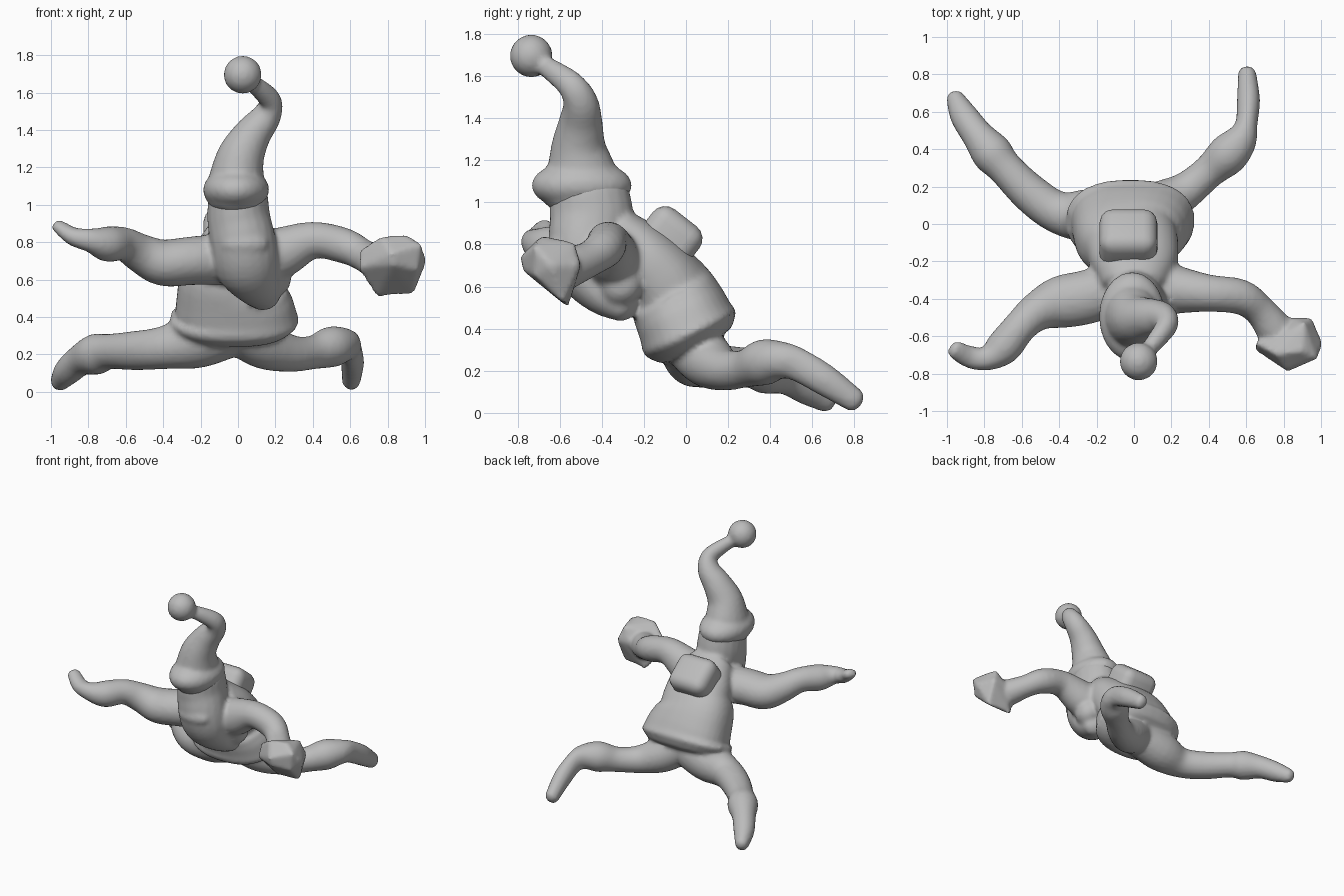
import bpy, bmesh, math
from mathutils import Vector, Matrix

if "Cube" in bpy.data.objects:
    bpy.data.objects.remove(bpy.data.objects["Cube"])

grey = bpy.data.materials.new("plain grey")
grey.use_nodes = True
colour = (0.5, 0.5, 0.5, 1)
grey.diffuse_color = colour
grey.node_tree.nodes["Principled BSDF"].inputs["Base Color"].default_value = colour


def make_object(name, bm):
    bmesh.ops.recalc_face_normals(bm, faces=bm.faces)
    mesh = bpy.data.meshes.new(name)
    bm.to_mesh(mesh)
    bm.free()
    mesh.materials.append(grey)
    obj = bpy.data.objects.new(name, mesh)
    bpy.context.collection.objects.link(obj)
    return obj


def spline(keys, steps=4):
    """Catmull-Rom interpolation of (x, y, z, radius along ref, other radius)."""
    keys = [Vector(k if len(k) == 5 else (*k, k[3])) for k in keys]
    pts = [keys[0] * 2 - keys[1]] + keys + [keys[-1] * 2 - keys[-2]]
    out = []
    for a, b, c, d in zip(pts, pts[1:], pts[2:], pts[3:]):
        for s in range(steps):
            t = s / steps
            out.append((b * 2 + (c - a) * t + (a * 2 - b * 5 + c * 4 - d) * t**2
                        + (b * 3 - a - c * 3 + d) * t**3) / 2)
    return out + [keys[-1]]


def loft(name, keys, ref=(0, 0, 1), round_ends=0.8, sides=20, power=1):
    """Tube of rings along a path, with rounded ends; power under 1 squares the rings."""
    pts = spline(keys)
    centres = [Vector(p[:3]) for p in pts]
    rings = []
    for i, p in enumerate(pts):
        t = (centres[min(i + 1, len(pts) - 1)] - centres[max(i - 1, 0)]).normalized()
        u = Vector(ref) - t * t.dot(Vector(ref))
        u.normalize()
        rings.append((centres[i], t, u, t.cross(u), p[3], p[4]))

    def cap(ring, sign):
        c, t, u, v, a, b = ring
        angles = [math.radians(d) for d in (25, 50, 75)]
        return [(c + t * sign * math.sin(g) * min(a, b) * round_ends, t, u, v,
                 a * math.cos(g), b * math.cos(g)) for g in angles]

    def bend(value):
        return math.copysign(abs(value) ** power, value)

    rings = cap(rings[0], -1)[::-1] + rings + cap(rings[-1], 1)
    bm = bmesh.new()
    loops = []
    for c, t, u, v, a, b in rings:
        loops.append([bm.verts.new(c + u * a * bend(math.cos(g)) + v * b * bend(math.sin(g)))
                      for g in (math.tau * (k + .5) / sides for k in range(sides))])
    for lo, hi in zip(loops, loops[1:]):
        for k in range(sides):
            n = (k + 1) % sides
            bm.faces.new((lo[k], lo[n], hi[n], hi[k]))
    bm.faces.new(loops[0])
    bm.faces.new(loops[-1])
    return make_object(name, bm)


def ball(name, centre, size):
    bm = bmesh.new()
    bmesh.ops.create_icosphere(bm, subdivisions=3, radius=1, matrix=Matrix.LocRotScale(
        Vector(centre), None, Vector(size)))
    return make_object(name, bm)


def hull(name, points):
    bm = bmesh.new()
    bmesh.ops.convex_hull(bm, input=[bm.verts.new(p) for p in points])
    return make_object(name, bm)


def fuse(name, parts, voxel, smoothing):
    """Join overlapping parts into one soft skin."""
    bpy.ops.object.select_all(action="DESELECT")
    for part in parts:
        part.select_set(True)
    bpy.context.view_layer.objects.active = parts[0]
    bpy.ops.object.join()
    obj = bpy.context.object
    obj.name = name
    remesh = obj.modifiers.new("skin", "REMESH")
    remesh.mode = "VOXEL"
    remesh.voxel_size = voxel
    remesh.use_smooth_shade = True
    smooth = obj.modifiers.new("soften", "SMOOTH")
    smooth.factor = 0.5
    smooth.iterations = smoothing
    return obj


SIDEWAYS = (1, 0, 0)

# Coat with flared hem, tilted forward
coat = loft("coat", [
    (-.02, .045, .33, .29, .2), (-.02, .02, .38, .345, .242), (-.02, -.0, .425, .325, .232),
    (-.03, -.03, .49, .305, .225), (-.035, -.075, .575, .28, .21), (-.01, -.13, .66, .25, .18),
    (0, -.22, .75, .23, .16), (0, -.34, .84, .17, .14)], SIDEWAYS, .15, 32, .85)

# Arms, from shoulder to wrist
right_arm = loft("right_arm", [
    (-.06, -.33, .71, .14), (-.25, -.39, .7, .13, .145), (-.4, -.42, .69, .125, .14),
    (-.52, -.47, .74, .105), (-.61, -.55, .79, .09), (-.7, -.66, .79, .095),
    (-.79, -.72, .81, .065), (-.88, -.71, .83, .05, .06), (-.96, -.67, .885, .035, .05)])
left_arm = loft("left_arm", [
    (.06, -.32, .7, .15), (.22, -.35, .74, .14, .13), (.4, -.37, .81, .1),
    (.57, -.39, .78, .095), (.67, -.46, .73, .085), (.75, -.56, .69, .1)])
left_armpit = ball("left_armpit", (.2, -.31, .61), (.085, .1, .1))

# Legs, from hip to toe
right_leg = loft("right_leg", [
    (0, .02, .34, .14), (-.22, .04, .275, .15), (-.4, .06, .235, .115), (-.55, .16, .22, .105),
    (-.69, .3, .215, .095), (-.76, .38, .2, .11), (-.84, .48, .17, .085),
    (-.91, .58, .11, .075), (-.955, .67, .055, .055, .05)])
left_leg = loft("left_leg", [
    (0, .02, .34, .14), (.14, .1, .25, .13), (.28, .18, .205, .1), (.4, .28, .21, .09),
    (.5, .37, .24, .11), (.57, .45, .25, .09), (.6, .53, .23, .08, .06),
    (.612, .66, .155, .075, .062), (.605, .8, .06, .058, .05)])

# Head with long beard
head = loft("head", [
    (0, -.46, 1.05, .16, .19), (.005, -.45, .92, .17, .2), (.03, -.48, .79, .175, .175),
    (.05, -.46, .67, .17, .15), (.1, -.39, .57, .13, .11), (.14, -.3, .51, .09, .08)],
    SIDEWAYS)
moustache = ball("moustache", (.035, -.59, .79), (.13, .07, .07))

# Left hand as a chunky angular mitt
mitt = hull("left_mitt", [
    (.64, -.67, .66), (.65, -.64, .76), (.76, -.7, .83), (.9, -.68, .84), (.98, -.72, .79),
    (1.01, -.64, .7), (.96, -.72, .65), (.94, -.58, .52), (.74, -.56, .5), (.7, -.6, .59),
    (.82, -.79, .74), (.83, -.78, .68), (.95, -.5, .7), (.84, -.5, .7), (.91, -.53, .81)])

fuse("figure", [coat, right_arm, left_arm, left_armpit, right_leg, left_leg, head, moustache,
                mitt], .016, 4)

# Hat with bent tip, fur trim and pompom
hat_cone = loft("hat_cone", [
    (-.01, -.49, 1.06, .165, .2), (-.005, -.5, 1.16, .145, .165), (.02, -.51, 1.27, .125, .13),
    (.08, -.5, 1.38, .1, .105), (.15, -.5, 1.47, .08, .085), (.175, -.54, 1.55, .06, .068),
    (.12, -.62, 1.615, .05, .055), (.06, -.69, 1.66, .04, .045)], SIDEWAYS)
hat_trim = ball("hat_trim", (-.01, -.495, 1.08), (.178, .24, .12))
pompom = ball("pompom", (.025, -.735, 1.695), (.102, .102, .102))
fuse("hat", [hat_cone, hat_trim, pompom], .016, 3)

# Rounded backpack, leaning with the back
bm = bmesh.new()
bmesh.ops.create_cube(bm, size=1, matrix=Matrix.LocRotScale(
    Vector((-.03, -.1, .8)), Matrix.Rotation(math.radians(-38), 3, "X"), Vector((.31, .28, .32))))
bmesh.ops.bevel(bm, geom=bm.edges[:], offset=.075, segments=4, profile=.5, affect="EDGES")
backpack = make_object("backpack", bm)
for face in backpack.data.polygons:
    face.use_smooth = True
